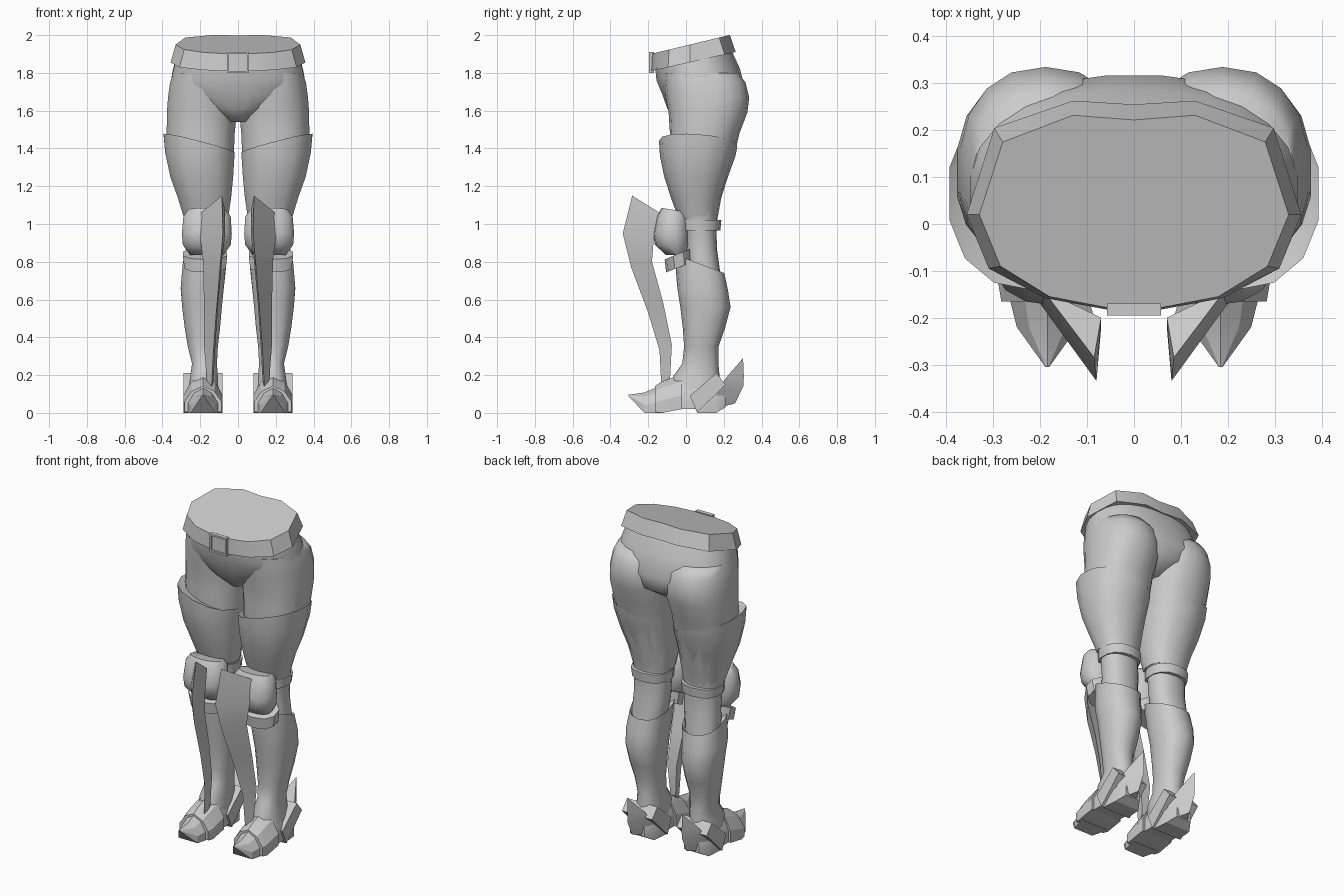
import bpy, bmesh, math

grey = bpy.data.materials.new("armour_grey")
grey.diffuse_color = (0.60, 0.60, 0.60, 1)


def loft(name, rings, mirror=True, caps=True, angle=35):
    """Skin equal-length point rings, optionally mirrored to the other leg."""
    bm = bmesh.new()
    vs = [[bm.verts.new(p) for p in r] for r in rings]
    n = len(vs[0])
    for a, b in zip(vs, vs[1:]):
        for i in range(n):
            j = (i + 1) % n
            bm.faces.new((a[i], a[j], b[j], b[i]))
    if caps:
        bm.faces.new(vs[0])
        bm.faces.new(vs[-1])
    bmesh.ops.recalc_face_normals(bm, faces=bm.faces[:])
    me = bpy.data.meshes.new(name)
    bm.to_mesh(me)
    bm.free()
    me.materials.append(grey)
    ob = bpy.data.objects.new(name, me)
    bpy.context.collection.objects.link(ob)
    bpy.ops.object.select_all(action='DESELECT')
    ob.select_set(True)
    bpy.context.view_layer.objects.active = ob
    bpy.ops.object.shade_smooth_by_angle(angle=math.radians(angle))
    if mirror:
        ob.modifiers.new("Mirror", 'MIRROR').use_mirror_merge = False
    return ob


def ring(z, x0, x1, y0, y1, tx=0, ty=0, n=14, e=2.3):
    """Rounded ring between the limits; tx and ty tilt it along x and y."""
    pts = []
    for i in range(n):
        a = math.tau * (i + 0.5) / n
        c, s = math.cos(a), math.sin(a)
        u = math.copysign(abs(c) ** (2 / e), c)
        v = math.copysign(abs(s) ** (2 / e), s)
        pts.append(((x0 + x1) / 2 + u * (x1 - x0) / 2,
                    (y0 + y1) / 2 + v * (y1 - y0) / 2, z + tx * u + ty * v))
    return pts


def both(half):
    """Complete a half outline that runs from back to front."""
    return half + [(-x, y) for x, y in reversed(half) if x > 0]


# belt with sloping top
top = both([(0, .222), (.13, .232), (.28, .175), (.33, .02), (.285, -.09), (.18, -.155), (.06, -.178)])
low = both([(0, .255), (.13, .263), (.298, .205), (.357, .02), (.31, -.095), (.19, -.158), (.06, -.182)])
loft("belt", [[(x * .93, y * .93, 1.855 + .227 * y) for x, y in low],
              [(x, y, 1.851 + .227 * y) for x, y in low],
              [(x, y, 1.945 + .24 * y) for x, y in top]], mirror=False, angle=25)

# buckle: outer frame with a recessed centre
def rect(w, z0, z1, y):
    return [(-w, y, z0), (w, y, z0), (w, y, z1), (-w, y, z1)]
loft("buckle", [rect(.058, 1.8, 1.91, -.17), rect(.058, 1.8, 1.91, -.195),
                rect(.047, 1.811, 1.899, -.195), rect(.047, 1.811, 1.899, -.187)], mirror=False)

# pelvis down to the crotch
loft("pelvis", [ring(1.88, -.33, .33, -.165, .24, ty=.045, n=24),
                ring(1.79, -.352, .352, -.158, .288, ty=.03, n=24),
                ring(1.69, -.365, .365, -.125, .318, ty=.01, n=24),
                ring(1.61, -.2, .2, -.1, .305, n=24),
                ring(1.54, -.05, .05, -.04, .2, n=24)], mirror=False, angle=60)

# thigh, knee and upper calf
loft("leg", [ring(1.80, .04, .345, -.12, .275, n=18),
             ring(1.75, .015, .362, -.115, .315, n=18),
             ring(1.67, .004, .373, -.108, .335, n=18),
             ring(1.59, .004, .379, -.092, .325, n=18),
             ring(1.48, .015, .38, -.085, .283, n=18),
             ring(1.36, .02, .37, -.085, .255, n=18),
             ring(1.10, .05, .30, -.05, .175, n=18),
             ring(.98, .06, .28, -.01, .16, n=18),
             ring(.86, .062, .278, 0, .165, n=18),
             ring(.68, .09, .285, .0, .19, n=18)], angle=60)

# flared thigh plate, higher on the outside
loft("thigh_plate", [ring(1.40, .03, .37, -.085, .255, .05, -.015),
                     ring(1.425, .014, .398, -.143, .272, .05, -.015),
                     ring(1.36, .016, .39, -.138, .262, .02),
                     ring(1.25, .022, .362, -.115, .222),
                     ring(1.14, .033, .322, -.08, .187),
                     ring(1.03, .05, .288, -.04, .167)], angle=40)

# knee strap, knee cap and lower knee band
loft("knee_strap", [ring(.965, .055, .286, -.03, .182), ring(1.02, .05, .292, -.03, .187)])
loft("knee_cap", [ring(1.075, .065, .265, -.13, 0, ty=-.01),
                  ring(1.04, .036, .292, -.155, .015),
                  ring(.95, .03, .30, -.174, .02),
                  ring(.89, .035, .295, -.165, .02),
                  ring(.835, .075, .255, -.105, 0)], angle=50)
loft("knee_band", [ring(.772, .06, .288, -.105, .04, ty=.028, n=10),
                   ring(.842, .052, .297, -.113, .03, ty=.03, n=10)])

# greave around the calf, narrowing to the ankle
loft("greave", [ring(.77, .075, .28, -.03, .19, ty=-.05),
                ring(.79, .06, .294, -.06, .203, ty=-.05),
                ring(.66, .073, .306, -.047, .222, ty=-.01),
                ring(.56, .083, .298, -.03, .236),
                ring(.45, .093, .284, -.017, .207),
                ring(.35, .105, .267, -.01, .172),
                ring(.26, .11, .245, -.02, .172),
                ring(.19, .105, .255, -.07, .178),
                ring(.08, .10, .27, -.07, .18)], angle=40)

# folded shin blade: ridge, outer edge and inner edge on every row
loft("shin_blade", [
    [(.085, -.285, 1.15), (.195, -.14, 1.06), (.07, -.20, 1.08)],
    [(.08, -.335, .95), (.20, -.17, .93), (.07, -.22, .93)],
    [(.095, -.29, .77), (.185, -.18, .80), (.085, -.20, .80)],
    [(.115, -.20, .53), (.18, -.12, .58), (.105, -.13, .58)],
    [(.13, -.14, .33), (.18, -.075, .36), (.12, -.08, .36)],
    [(.14, -.13, .13), (.165, -.085, .17), (.13, -.085, .17)]], angle=20)


def shoe(y, w, h, zb=0, cx=.185):
    """Cross-section of the foot with a flat sole and peaked top."""
    d = h - zb
    return [(cx + u * w, y, zb + v * d) for u, v in
            [(-1, 0), (-1, .4), (-.6, .8), (0, 1), (.6, .8), (1, .4), (1, 0)]]


# pointed toe, overlapping instep plate and heel
loft("toe_cap", [shoe(-.305, .004, .096, .09), shoe(-.22, .065, .108), shoe(-.12, .09, .15)], angle=20)
loft("instep_plate", [shoe(-.165, .098, .142, .005), shoe(-.13, .104, .165), shoe(-.02, .104, .205, .02)], angle=20)
loft("heel", [shoe(-.04, .09, .2, .02), shoe(.05, .09, .22, .02), shoe(.06, .09, .22),
              shoe(.16, .082, .19), shoe(.21, .05, .15, .03)], angle=30)

# slanted ankle strap
side = [(.02, .09), (.06, .002), (.21, .15), (.16, .21)]
loft("ankle_strap", [[(x, y, z) for y, z in side] for x in (.083, .288)])

# heel spur: folded blade with an upswept point
loft("heel_spur", [[(.185, .26, .05), (.255, .14, .02), (.115, .14, .02)],
                   [(.185, .305, .145), (.262, .17, .12), (.108, .17, .12)],
                   [(.185, .306, .20), (.235, .215, .19), (.135, .215, .19)],
                   [(.185, .302, .29), (.188, .298, .285), (.182, .298, .285)]], angle=20)
